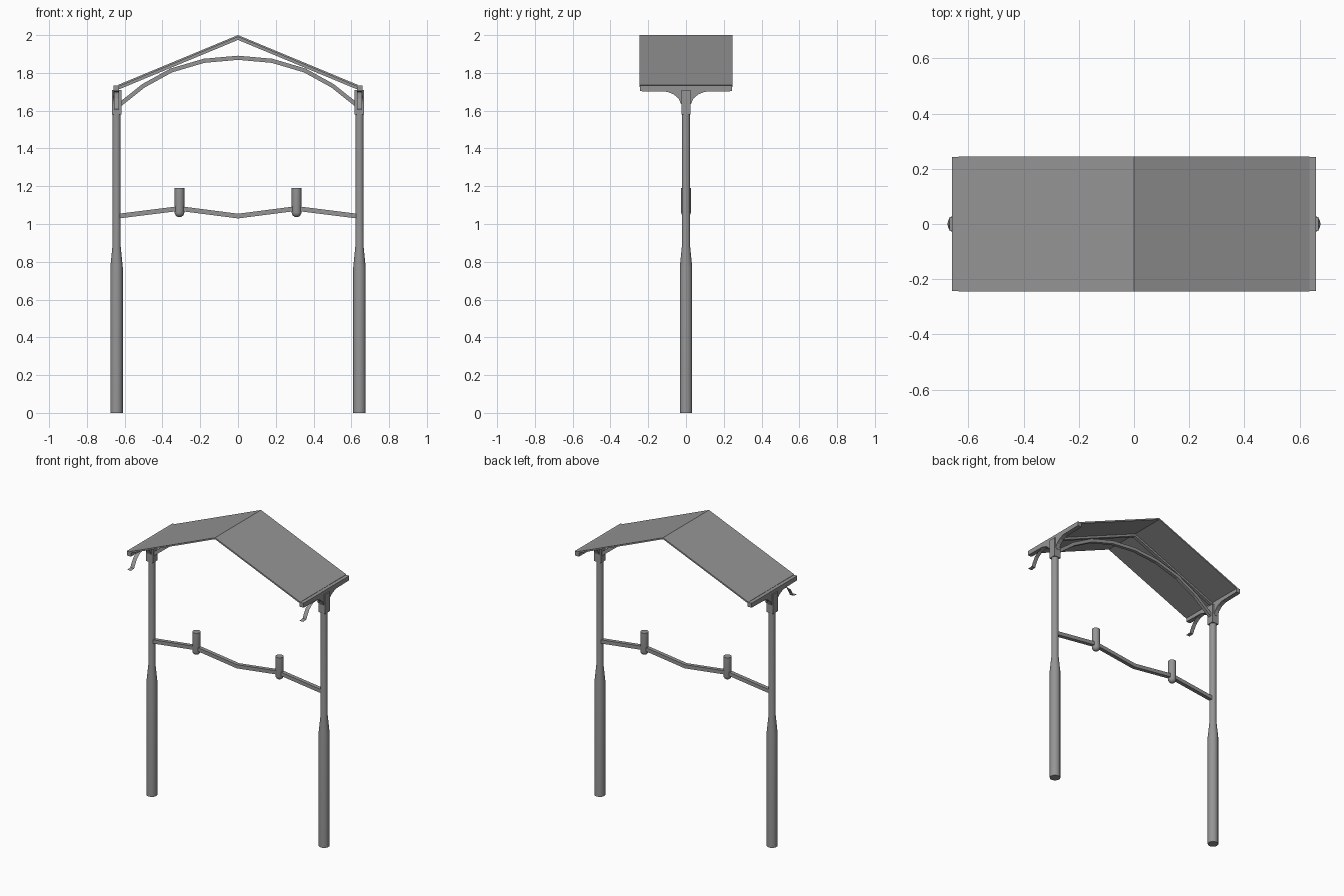
import bpy, bmesh, math
from mathutils import Vector

if "Cube" in bpy.data.objects:
    bpy.data.objects.remove(bpy.data.objects["Cube"])

# dark grey for the whole structure
dark = bpy.data.materials.new("dark_grey")
dark.diffuse_color = (0.3, 0.3, 0.3, 1)
dark.use_nodes = True
dark.node_tree.nodes["Principled BSDF"].inputs["Base Color"].default_value = dark.diffuse_color


def finish(name, bm, smooth=False):
    bmesh.ops.recalc_face_normals(bm, faces=bm.faces)
    me = bpy.data.meshes.new(name)
    bm.to_mesh(me)
    bm.free()
    me.materials.append(dark)
    if smooth:
        for p in me.polygons:
            p.use_smooth = True
        me.set_sharp_from_angle(angle=math.radians(35))
    ob = bpy.data.objects.new(name, me)
    bpy.context.collection.objects.link(ob)
    return ob


def lathe(name, profile, x, sides=20, smooth=True, turn=0.0):
    # stacked rings of (radius, z) around a vertical axis at x
    bm = bmesh.new()
    rings = []
    for r, z in profile:
        rings.append([bm.verts.new((x + r * math.cos(turn + 2 * math.pi * i / sides),
                                    r * math.sin(turn + 2 * math.pi * i / sides), z))
                      for i in range(sides)])
    for a, b in zip(rings, rings[1:]):
        for i in range(sides):
            j = (i + 1) % sides
            bm.faces.new((a[i], a[j], b[j], b[i]))
    bm.faces.new(rings[0])
    bm.faces.new(rings[-1])
    return finish(name, bm, smooth)


def strip(name, path, t, y0, y1):
    # solid band along an (x, z) path, mitred at the corners
    bm = bmesh.new()
    pts = [Vector(p) for p in path]
    rows = []
    for i, p in enumerate(pts):
        a, b = pts[max(i - 1, 0)], pts[min(i + 1, len(pts) - 1)]
        d = (b - a).normalized()
        n = Vector((-d.y, d.x)) * t / 2
        q, r = p + n, p - n
        rows.append([bm.verts.new(c) for c in ((q.x, y0, q.y), (q.x, y1, q.y),
                                               (r.x, y1, r.y), (r.x, y0, r.y))])
    for a, b in zip(rows, rows[1:]):
        for i in range(4):
            j = (i + 1) % 4
            bm.faces.new((a[i], a[j], b[j], b[i]))
    bm.faces.new(rows[0])
    bm.faces.new(rows[-1])
    return finish(name, bm)


def mirrored(half):
    # half runs from the centre outward
    return [(-x, z) for x, z in reversed(half[1:])] + half


# roof sheet, rafters below it and the curved arch
strip("roof", mirrored([(0, 1.995), (0.635, 1.731)]), 0.01, -0.245, 0.245)
strip("rafters", mirrored([(0, 1.983), (0.635, 1.72)]), 0.017, -0.011, 0.011)
strip("arch", mirrored([(0, 1.88), (0.18, 1.864), (0.353, 1.813), (0.5, 1.732),
                        (0.622, 1.635)]), 0.022, -0.011, 0.011)

# zigzag crossbar
strip("crossbar", mirrored([(0, 1.042), (0.31, 1.082), (0.63, 1.042)]), 0.025, -0.013, 0.013)

PX = 0.643
for side, s in (("left", -1), ("right", 1)):
    # tapered post and its square top collar
    lathe(side + "_post", [(0.033, 0), (0.033, 0.77), (0.022, 0.88), (0.022, 1.6)], s * PX)
    c = 0.025 * math.sqrt(2)
    lathe(side + "_collar", [(c, 1.58), (c, 1.71)], s * PX, 4, False, math.pi / 4)

    # cup with a rounded bottom on the crossbar
    cup = [(0.026 * math.cos(a), 1.062 + 0.026 * math.sin(a))
           for a in (math.radians(d) for d in (-80, -60, -40, -20, 0))]
    lathe(side + "_cup", cup + [(0.026, 1.19)], s * 0.31, 16)

    # eave beam with flared brackets, extruded along x
    half = [(0, 1.62), (0.026, 1.635), (0.04, 1.665), (0.065, 1.686), (0.1, 1.7),
            (0.243, 1.703), (0.243, 1.733)]
    outline = half + [(-y, z) for y, z in reversed(half[1:])]
    bm = bmesh.new()
    f = bm.faces.new([bm.verts.new((s * 0.645 - 0.015, y, z)) for y, z in outline])
    g = bmesh.ops.extrude_face_region(bm, geom=[f])["geom"]
    bmesh.ops.translate(bm, vec=(0.03, 0, 0),
                        verts=[v for v in g if isinstance(v, bmesh.types.BMVert)])
    finish(side + "_eave_beam", bm)

    # paper-thin curved hook below the front end of the beam
    bm = bmesh.new()
    path = [(-0.1, 1.7), (-0.145, 1.69), (-0.178, 1.665), (-0.2, 1.63),
            (-0.209, 1.61), (-0.243, 1.607)]
    rows = [[bm.verts.new((s * PX + dx, y, z)) for dx in (-0.014, 0.014)] for y, z in path]
    for a, b in zip(rows, rows[1:]):
        bm.faces.new((a[0], a[1], b[1], b[0]))
    finish(side + "_hook", bm)
